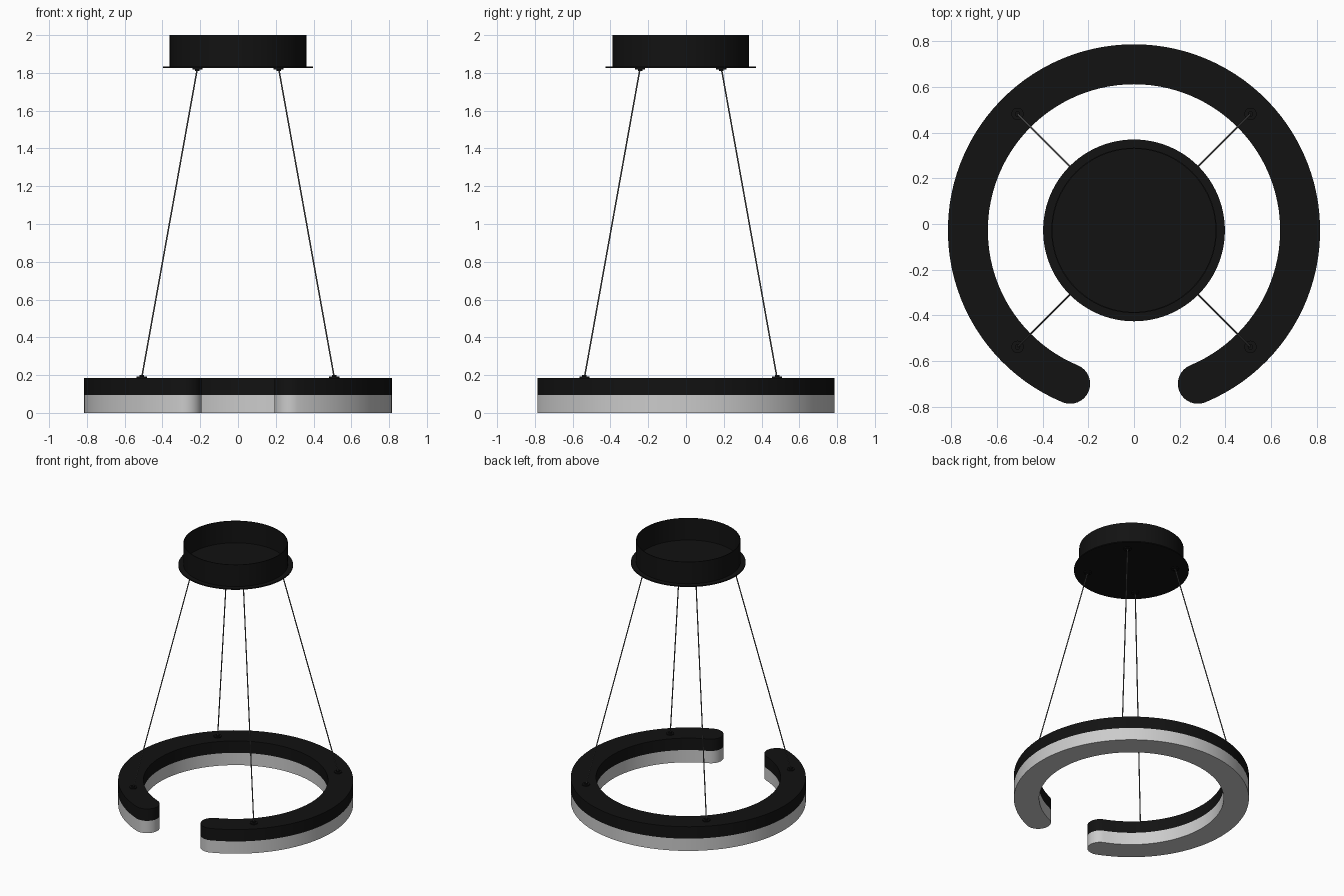
import bpy, bmesh
from math import sin, cos, pi, radians
from mathutils import Vector

if "Cube" in bpy.data.objects:
    bpy.data.objects.remove(bpy.data.objects["Cube"])

CY = -0.028                      # y of the lamp axis
R_OUT, R_IN = 0.815, 0.64        # ring radii
GAP = radians(22.6)              # half angle of the front gap


def material(name, value):
    m = bpy.data.materials.new(name)
    m.diffuse_color = (value, value, value, 1)
    m.use_nodes = True
    m.node_tree.nodes["Principled BSDF"].inputs["Base Color"].default_value = m.diffuse_color
    return m


black = material("black_metal", 0.006)
wire_grey = material("wire_grey", 0.1)


def finish(bm, name, mat=None):
    bmesh.ops.recalc_face_normals(bm, faces=bm.faces)
    me = bpy.data.meshes.new(name)
    bm.to_mesh(me)
    bm.free()
    ob = bpy.data.objects.new(name, me)
    bpy.context.collection.objects.link(ob)
    if mat:
        me.materials.append(mat)
    bpy.ops.object.select_all(action='DESELECT')
    ob.select_set(True)
    bpy.context.view_layer.objects.active = ob
    bpy.ops.object.shade_smooth_by_angle(angle=radians(35))
    return ob


def c_ring(name, z0, z1, mat=None, arc=96, cap=16):
    """C-shaped slab with rounded ends, opening to the front."""
    mid, half = (R_OUT + R_IN) / 2, (R_OUT - R_IN) / 2
    a0, a1 = -pi / 2 + GAP, 1.5 * pi - GAP
    angles = [a0 + (a1 - a0) * i / arc for i in range(arc + 1)]
    pts = [(R_OUT * cos(a), R_OUT * sin(a)) for a in angles]
    pts += [(mid * cos(a1) + half * cos(a1 + pi * i / cap),
             mid * sin(a1) + half * sin(a1 + pi * i / cap)) for i in range(1, cap)]
    pts += [(R_IN * cos(a), R_IN * sin(a)) for a in reversed(angles)]
    pts += [(mid * cos(a0) + half * cos(a0 + pi + pi * i / cap),
             mid * sin(a0) + half * sin(a0 + pi + pi * i / cap)) for i in range(1, cap)]
    bm = bmesh.new()
    face = bm.faces.new([bm.verts.new((x, y + CY, z0)) for x, y in pts])
    ext = bmesh.ops.extrude_face_region(bm, geom=[face], use_keep_orig=True)
    top = [v for v in ext["geom"] if isinstance(v, bmesh.types.BMVert)]
    bmesh.ops.translate(bm, verts=top, vec=(0, 0, z1 - z0))
    bmesh.ops.triangulate(bm, faces=[f for f in bm.faces if len(f.verts) > 4])
    return finish(bm, name, mat)


def lathe(name, profile, x, y, mat, seg=64):
    """Revolve (radius, z) points around a vertical axis; ends are closed on the axis."""
    bm = bmesh.new()
    verts = [bm.verts.new((x + r, y, z)) for r, z in profile]
    edges = [bm.edges.new(e) for e in zip(verts, verts[1:])]
    bmesh.ops.spin(bm, geom=verts + edges, cent=(x, y, 0), axis=(0, 0, 1),
                   angle=2 * pi, steps=seg, use_duplicate=False)
    bmesh.ops.remove_doubles(bm, verts=bm.verts, dist=1e-5)
    return finish(bm, name, mat)


def wire(name, p, q, radius):
    d = q - p
    bpy.ops.mesh.primitive_cylinder_add(vertices=12, radius=radius, depth=d.length,
                                        location=(p + q) / 2)
    ob = bpy.context.object
    ob.name = name
    ob.rotation_euler = d.to_track_quat('Z', 'Y').to_euler()
    ob.data.materials.append(wire_grey)
    bpy.ops.object.shade_smooth_by_angle(angle=radians(35))


# Ring: light diffuser below, black housing above
c_ring("ring_diffuser", 0.0, 0.094)
c_ring("ring_housing", 0.094, 0.185, black)

# Ceiling canopy: flange plate with an open-topped thin cup
lathe("canopy_flange", [(0, 1.825), (0.398, 1.825), (0.398, 1.833), (0, 1.833)], 0, CY, black, 96)
lathe("canopy_cup", [(0.357, 1.833), (0.362, 1.833), (0.362, 2.0), (0.357, 2.0), (0.357, 1.833)],
      0, CY, black, 96)

# Four suspension wires with a small fitting at each end
for sx, side in ((-1, "left"), (1, "right")):
    for sy, end in ((-1, "front"), (1, "back")):
        low = Vector((sx * 0.51, CY + sy * 0.51, 0.185))
        high = Vector((sx * 0.215, CY + sy * 0.215, 1.825))
        tag = f"{end}_{side}"
        wire(f"wire_{tag}", low, high, 0.004)
        for part, p, s in (("ring_fitting", low, 1), ("canopy_fitting", high, -1)):
            prof = [(0, 0), (0.027, 0), (0.027, 0.007), (0.012, 0.007), (0.012, 0.016), (0, 0.016)]
            lathe(f"{part}_{tag}", [(r, p.z + s * h) for r, h in prof], p.x, p.y, black, 24)
